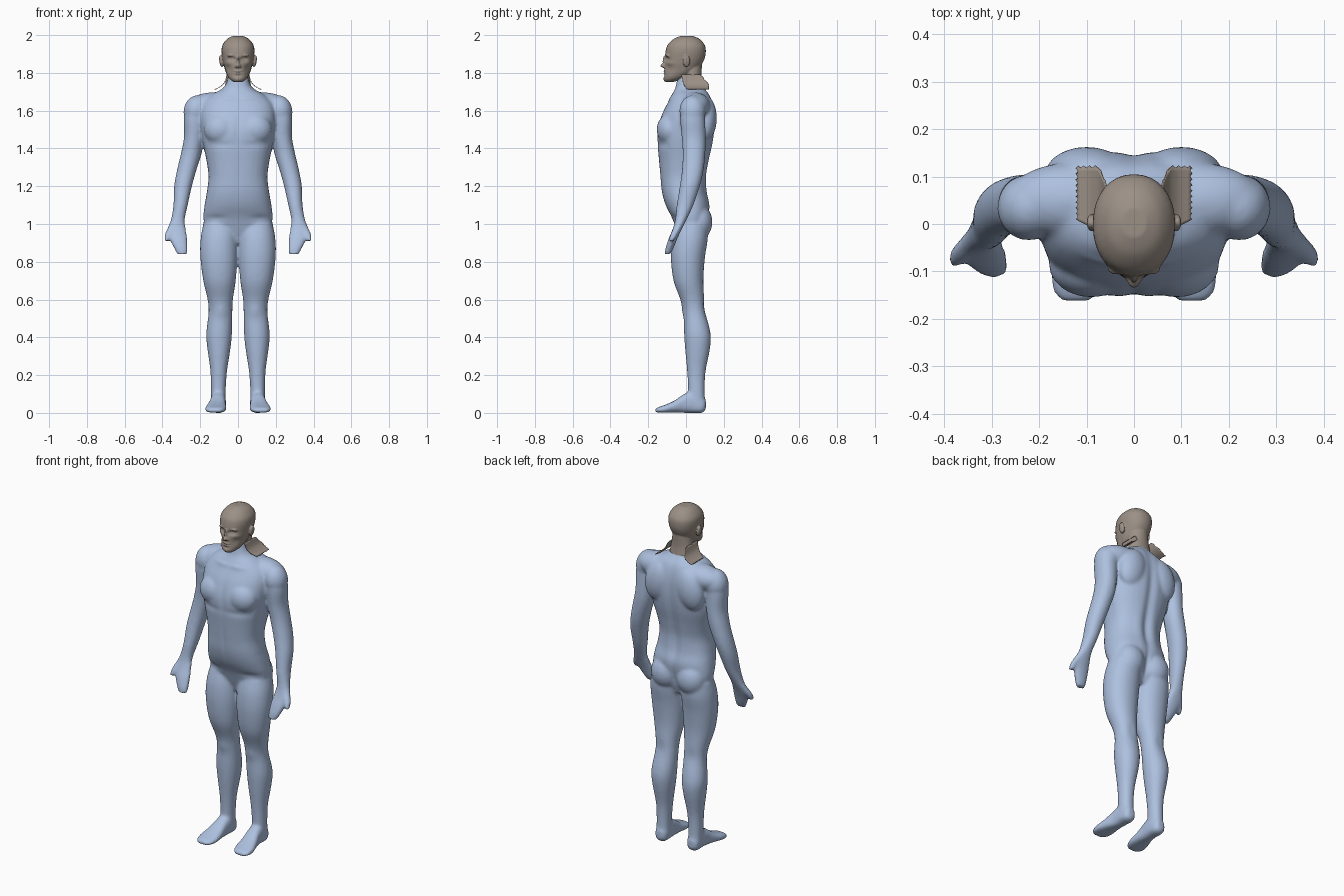
import bpy, bmesh, math
from mathutils import Vector, Matrix


def spline(rows, steps=5):
    """Catmull-Rom interpolation of tuples."""
    out = []
    for i in range(len(rows) - 1):
        p0, p1, p2, p3 = rows[max(i - 1, 0)], rows[i], rows[i + 1], rows[min(i + 2, len(rows) - 1)]
        for s in range(steps):
            t = s / steps
            out.append([0.5 * (2 * b + (c - a) * t + (2 * a - 5 * b + 4 * c - d) * t * t
                               + (3 * b - a - 3 * c + d) * t ** 3) for a, b, c, d in zip(p0, p1, p2, p3)])
    return out + [list(rows[-1])]


def loft(bm, rows, power=2.0, sides=(1,), along_y=False, n=32):
    """Rows are x, y, z, half width, half depth (half height if along_y)."""
    for sx in sides:
        rings = []
        for x, y, z, rx, ry in spline(rows):
            ring = []
            for k in range(n):
                a = 2 * math.pi * k / n
                c, s = math.cos(a), math.sin(a)
                u = math.copysign(abs(c) ** (2 / power), c) * rx
                v = math.copysign(abs(s) ** (2 / power), s) * ry
                co = (x + u, y, z + v) if along_y else (x + u, y + v, z)
                ring.append(bm.verts.new((sx * co[0], co[1], co[2])))
            rings.append(ring)
        for a, b in zip(rings, rings[1:]):
            for k in range(n):
                bm.faces.new((a[k], a[(k + 1) % n], b[(k + 1) % n], b[k]))
        bm.faces.new(rings[0])
        bm.faces.new(rings[-1])


def blob(bm, loc, rad, tilt=0.0, sides=(1, -1)):
    """Ellipsoid, tilted about y, mirrored by default."""
    for sx in sides:
        m = (Matrix.Translation((sx * loc[0], loc[1], loc[2])) @ Matrix.Rotation(sx * tilt, 4, 'Y')
             @ Matrix.Diagonal((*rad, 1)))
        bmesh.ops.create_uvsphere(bm, u_segments=24, v_segments=16, radius=1, matrix=m)


def fuse(name, bm, voxel, iters, dents, mat):
    """Fuse overlapping volumes into one skin, then push gaussian dents/bumps along the normals."""
    bmesh.ops.recalc_face_normals(bm, faces=bm.faces[:])
    me = bpy.data.meshes.new(name)
    bm.to_mesh(me)
    ob = bpy.data.objects.new(name, me)
    bpy.context.collection.objects.link(ob)
    r = ob.modifiers.new("skin", 'REMESH')
    r.mode, r.voxel_size = 'VOXEL', voxel
    s = ob.modifiers.new("soften", 'SMOOTH')
    s.factor, s.iterations = 0.5, iters
    me = bpy.data.meshes.new_from_object(ob.evaluated_get(bpy.context.evaluated_depsgraph_get()))
    ob.modifiers.clear()
    ob.data = me
    moves = []
    for v in me.vertices:
        p, d = Vector((abs(v.co.x), v.co.y, v.co.z)), 0
        for x, y, z, sx, sz, amt in dents:
            if abs(p.y - y) < 0.06:
                d += amt * math.exp(-((p.x - x) / sx) ** 2 - ((p.z - z) / sz) ** 2)
        moves.append(v.co + v.normal * d)
    for v, co in zip(me.vertices, moves):
        v.co = co
    me.shade_smooth()
    me.materials.clear()
    me.materials.append(mat)
    return ob


def material(name, col):
    m = bpy.data.materials.new(name)
    m.diffuse_color = (*col, 1)
    return m


blue = material("suit_blue", (0.42, 0.53, 0.74))
tan = material("skin_taupe", (0.33, 0.28, 0.24))
BOTH = (1, -1)

# Torso and neck
bm = bmesh.new()
loft(bm, [(0, .025, .90, .10, .05), (0, .027, .96, .165, .075), (0, .022, 1.03, .183, .095),
          (0, .008, 1.10, .177, .116), (0, -.010, 1.17, .165, .118), (0, -.016, 1.25, .156, .120),
          (0, -.012, 1.33, .166, .131), (0, -.005, 1.42, .184, .146), (0, 0, 1.50, .195, .152),
          (0, .012, 1.58, .200, .140), (0, .022, 1.64, .185, .120), (0, .025, 1.685, .14, .100),
          (0, .022, 1.715, .085, .08), (0, .012, 1.75, .060, .062), (0, .008, 1.79, .052, .050)], 2.4)
# Shoulders, shoulder blades, glutes
blob(bm, (.13, .05, 1.625), (.14, .080, .072))
blob(bm, (.222, .035, 1.60), (.066, .070, .082), -.2)
blob(bm, (.10, .105, 1.56), (.085, .058, .12), -.25)
blob(bm, (.09, -.085, 1.50), (.09, .070, .085))
blob(bm, (.085, .065, 1.01), (.085, .075, .095))
# Arms
loft(bm, [(.222, .035, 1.64, .050, .058), (.229, .035, 1.56, .058, .066), (.234, .040, 1.46, .052, .063),
          (.250, .042, 1.37, .053, .059), (.273, .035, 1.28, .051, .057), (.291, .020, 1.20, .047, .053),
          (.304, -.005, 1.10, .038, .044), (.319, -.028, 1.02, .037, .030), (.325, -.048, .97, .050, .024),
          (.315, -.070, .92, .047, .023), (.302, -.088, .87, .036, .021), (.295, -.098, .84, .028, .015)],
     2.1, BOTH)
# Thumbs
loft(bm, [(.338, -.035, 1.0, .025, .020), (.360, -.055, .96, .022, .021), (.373, -.070, .93, .018, .018),
          (.380, -.078, .908, .011, .012)], 2, BOTH)
# Legs
loft(bm, [(.094, .030, 1.0, .090, .085), (.100, .020, .92, .098, .095), (.101, .010, .82, .098, .090),
          (.098, .013, .70, .086, .079), (.094, .034, .60, .067, .064), (.093, .046, .53, .063, .059),
          (.100, .060, .42, .068, .070), (.101, .061, .34, .061, .066), (.102, .055, .22, .044, .049),
          (.104, .055, .12, .039, .044), (.104, .056, .05, .039, .046), (.104, .056, .012, .036, .044)],
     2.1, BOTH)
# Feet
loft(bm, [(.104, .105, .045, .020, .025), (.104, .085, .042, .036, .042), (.104, .03, .056, .040, .056),
          (.107, -.01, .050, .041, .050), (.113, -.06, .034, .050, .032), (.119, -.11, .022, .057, .021),
          (.121, -.145, .016, .048, .015), (.122, -.163, .012, .028, .010)], 2.6, BOTH, True)
# Body surface: sternum, spine, abdomen, groin, knees
fuse("body", bm, .008, 8, [
    (0, -.15, 1.50, .018, .08, -.006), (.09, -.15, 1.42, .07, .018, -.004), (0, -.14, 1.24, .012, .12, -.003),
    (0, .15, 1.45, .025, .22, -.010), (0, .11, 1.20, .022, .12, -.007), (.05, .11, 1.22, .03, .12, .005),
    (0, .12, .99, .014, .07, -.010), (.12, -.07, 1.03, .05, .018, -.005), (.19, .08, 1.40, .05, .08, .004),
    (.09, -.01, .54, .03, .035, .006), (.10, .10, .56, .03, .05, -.005),
    (.05, -.07, 1.665, .05, .012, .004)], blue)

# Head: skull, back of neck, ears, nose, brow, lips, chin
bm = bmesh.new()
loft(bm, [(0, -.088, 1.752, .022, .022), (0, -.065, 1.768, .045, .053), (0, -.035, 1.80, .064, .080),
          (0, -.017, 1.84, .075, .097), (0, -.006, 1.88, .083, .106), (0, -.001, 1.92, .087, .106),
          (0, .001, 1.95, .081, .097), (0, .003, 1.98, .057, .068), (0, .003, 1.996, .026, .031)], 2.15)
loft(bm, [(0, .025, 1.86, .055, .060), (0, .033, 1.80, .060, .050), (0, .040, 1.765, .064, .044),
          (0, .045, 1.725, .070, .045)])
blob(bm, (.089, .003, 1.862), (.010, .019, .032), .15)
blob(bm, (0, -.116, 1.838), (.014, .019, .012), 0, (1,))
blob(bm, (0, -.112, 1.862), (.008, .013, .030), 0, (1,))
blob(bm, (.011, -.113, 1.834), (.008, .010, .008))
blob(bm, (.033, -.094, 1.892), (.024, .014, .009), .1)
blob(bm, (0, -.109, 1.808), (.024, .011, .006), 0, (1,))
blob(bm, (0, -.109, 1.797), (.020, .011, .006), 0, (1,))
blob(bm, (0, -.103, 1.768), (.022, .017, .015), 0, (1,))
fuse("head", bm, .0042, 3, [
    (.032, -.09, 1.873, .017, .011, -.016), (.032, -.09, 1.872, .009, .006, .008),
    (.050, -.08, 1.822, .018, .025, -.006), (0, -.11, 1.8025, .025, .003, -.004),
    (0, -.11, 1.785, .022, .006, -.004), (.055, -.07, 1.850, .014, .012, .003)], tan)

# Ragged collar flaps lying on the shoulders
bm = bmesh.new()
prof = spline([(.058, 1.79), (.070, 1.752), (.088, 1.731), (.106, 1.720), (.122, 1.713)], 3)
rows = 18
for sx in BOTH:
    grid = []
    for j, (x, z) in enumerate(prof):
        t = j / (len(prof) - 1)
        line = []
        for i in range(rows + 1):
            f = i / rows
            y0, y1 = -.025 + .035 * t, .075 + .043 * min(1, t * 3)
            rag = .007 * (i % 2) if j == len(prof) - 1 else 0
            y = y0 + (y1 - y0) * f + (.005 * (j % 2) if i == rows else 0)
            line.append(bm.verts.new((sx * (x - rag), y, z)))
        grid.append(line)
    for a, b in zip(grid, grid[1:]):
        for i in range(rows):
            q = (a[i], b[i], b[i + 1], a[i + 1])
            bm.faces.new(q if sx > 0 else q[::-1])
me = bpy.data.meshes.new("collar_flaps")
bm.to_mesh(me)
me.shade_smooth()
me.materials.append(tan)
flaps = bpy.data.objects.new("collar_flaps", me)
bpy.context.collection.objects.link(flaps)
s = flaps.modifiers.new("thickness", 'SOLIDIFY')
s.thickness, s.offset = .003, 0
